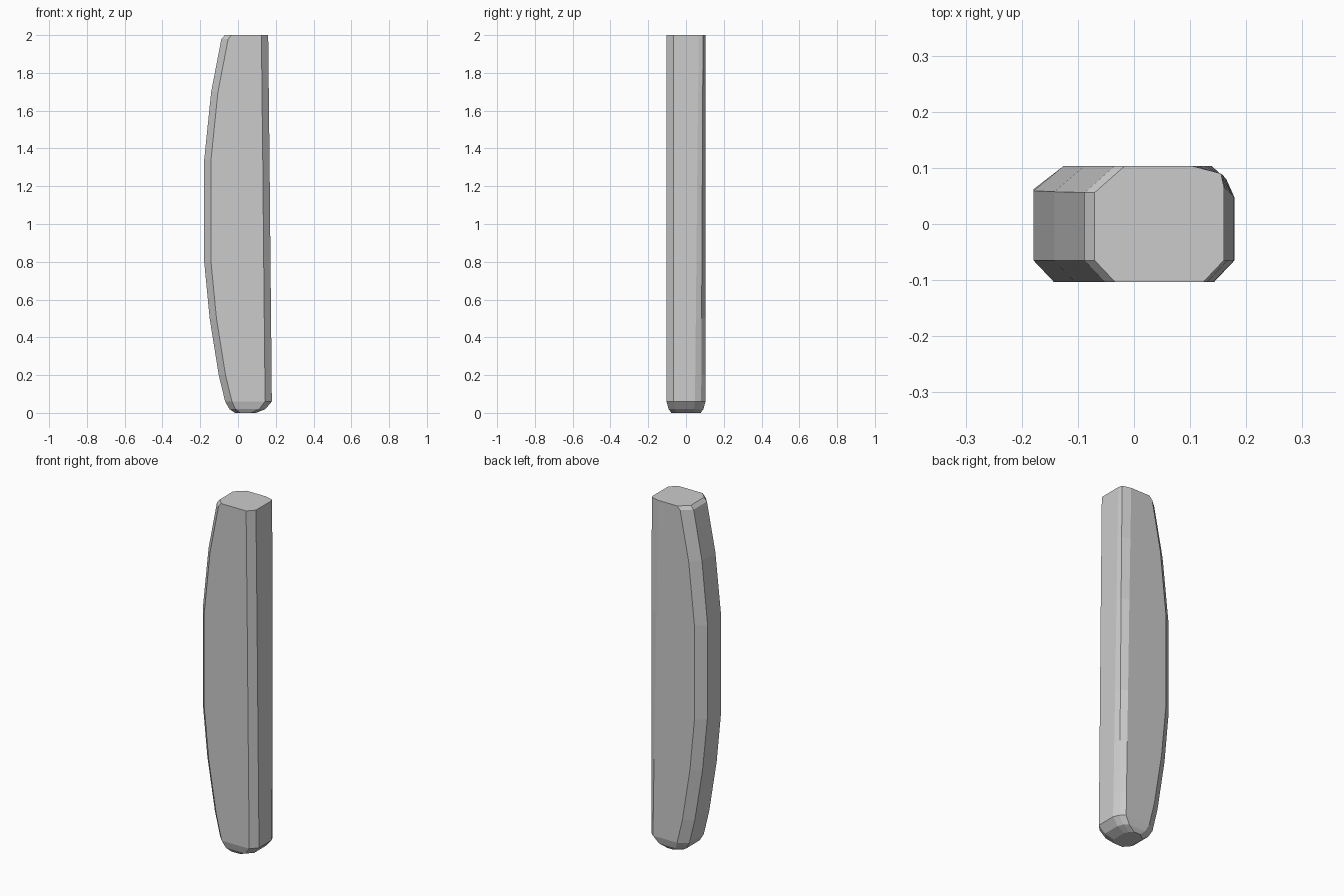
import bpy, bmesh

if "Cube" in bpy.data.objects:
    bpy.data.objects.remove(bpy.data.objects["Cube"])

# Profile up the bar: z, left x, right x, half depth
PROFILE = [
    (0.0, -0.015, 0.095, 0.078),
    (0.02, -0.045, 0.145, 0.092),
    (0.06, -0.068, 0.179, 0.103),
    (0.2, -0.102, 0.178, 0.103),
    (0.5, -0.15, 0.175, 0.103),
    (0.8, -0.179, 0.172, 0.103),
    (1.34, -0.179, 0.167, 0.103),
    (1.7, -0.142, 0.163, 0.103),
    (1.98, -0.088, 0.16, 0.103),
    (2.0, -0.07, 0.16, 0.103),
]


def section(z, l, r, d):
    """Chamfered rectangle; the back right corner opens out toward the top."""
    t = z / 2
    s = d / 0.103
    c = 0.036 * s
    return [
        (l + c, -d, z), (r - c, -d, z),
        (r, -0.065 * s, z), (r, (0.047 + 0.02 * t) * s, z),
        (r - (0.015 - 0.01 * t) * s, (0.08 + 0.01 * t) * s, z),
        (r - (0.04 + 0.015 * t) * s, d, z),
        (l + 0.053 * s, d, z),
        (l, (0.066 - 0.01 * t) * s, z), (l, -0.065 * s, z),
    ]


# Curved bar body lofted through the sections
bm = bmesh.new()
rings = [[bm.verts.new(p) for p in section(*row)] for row in PROFILE]
for lo, hi in zip(rings, rings[1:]):
    n = len(lo)
    for i in range(n):
        j = (i + 1) % n
        bm.faces.new((lo[i], lo[j], hi[j], hi[i]))
bm.faces.new(rings[0][::-1])
bm.faces.new(rings[-1])
bmesh.ops.recalc_face_normals(bm, faces=bm.faces)
mesh = bpy.data.meshes.new("curved_bar")
bm.to_mesh(mesh)
bm.free()
bar = bpy.data.objects.new("curved_bar", mesh)
bpy.context.collection.objects.link(bar)
